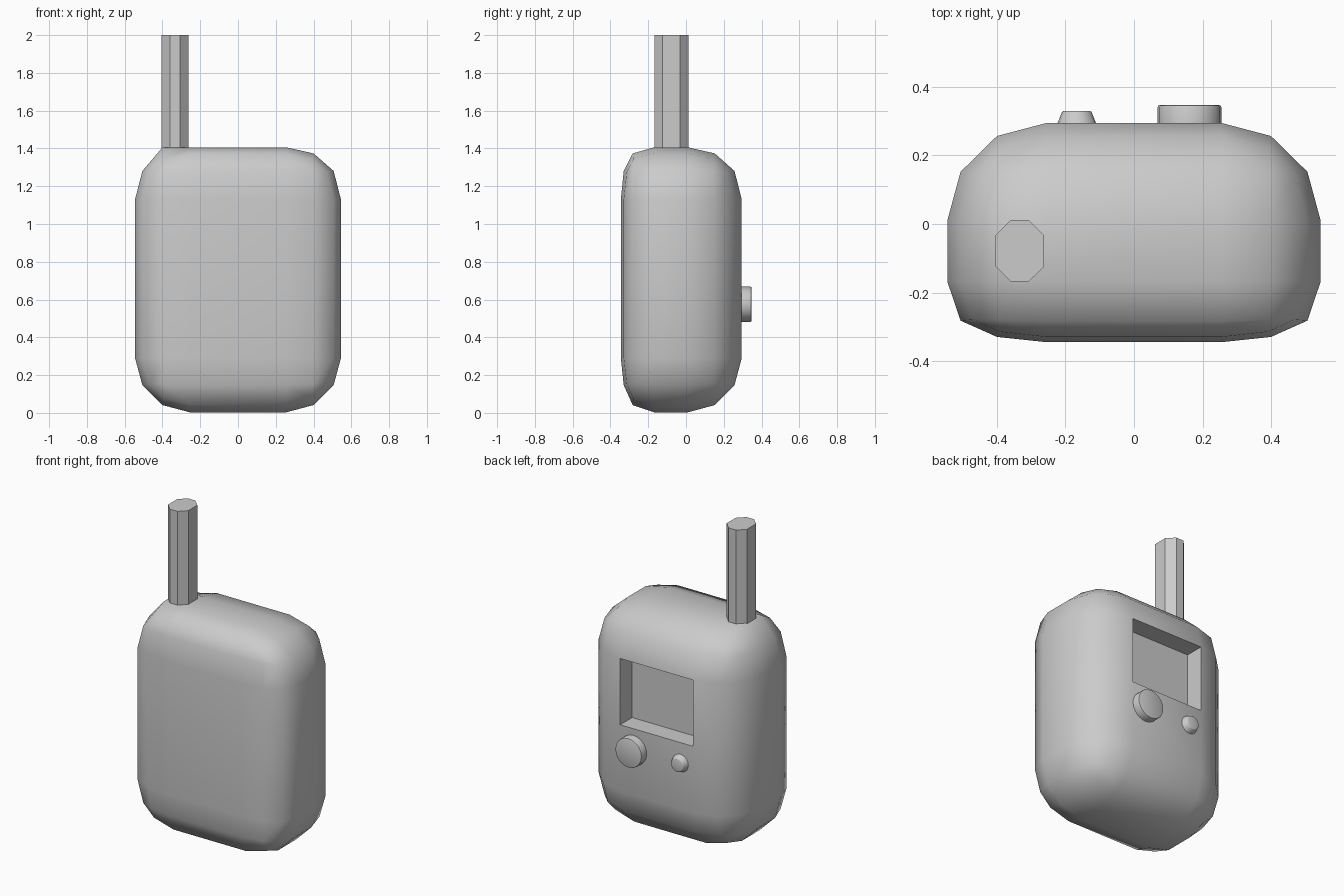
import bpy, bmesh, math
from mathutils import Matrix

if "Cube" in bpy.data.objects:
    bpy.data.objects.remove(bpy.data.objects["Cube"])


def make_object(name, bm, angle=None):
    bmesh.ops.recalc_face_normals(bm, faces=bm.faces)
    mesh = bpy.data.meshes.new(name)
    bm.to_mesh(mesh)
    bm.free()
    ob = bpy.data.objects.new(name, mesh)
    bpy.context.collection.objects.link(ob)
    if angle:
        bpy.ops.object.select_all(action='DESELECT')
        ob.select_set(True)
        bpy.context.view_layer.objects.active = ob
        bpy.ops.object.shade_smooth_by_angle(angle=math.radians(angle))
    return ob


# Per axis: outer low, flat low, flat high, outer high, roundness low, roundness high
AXES = [(-0.545, -0.255, 0.255, 0.545, 1, 1),
        (-0.345, -0.168, 0.01, 0.295, 0.63, 1),
        (0.003, 0.29, 1.13, 1.406, 1, 0.87)]


def remap(v, spec):
    low, flat_low, flat_high, high, p_low, p_high = spec
    t = min(max(abs(v) - 1, 0), 1)
    if abs(v) <= 1:
        return flat_low + (flat_high - flat_low) * (v + 1) / 2
    if v > 0:
        return flat_high + (high - flat_high) * t ** p_high
    return flat_low + (low - flat_low) * t ** p_low


# Body: bevelled cube, stretched so each side has its own rounding
bm = bmesh.new()
bmesh.ops.create_cube(bm, size=4)
bmesh.ops.bevel(bm, geom=bm.edges[:], offset=1, offset_type='OFFSET',
                segments=3, profile=0.5, affect='EDGES')
for v in bm.verts:
    v.co = [remap(round(c, 4), spec) for c, spec in zip(v.co, AXES)]

# Raised shoulder under the antenna
for v in bm.verts:
    if abs(v.co.x + 0.40) < 0.02 and v.co.z > 1.36 and -0.18 < v.co.y < 0.02:
        v.co.z = 1.406

# Screen recess in the upper half of the flat back
bmesh.ops.bisect_plane(bm, geom=bm.verts[:] + bm.edges[:] + bm.faces[:],
                       plane_co=(0, 0, 0.71), plane_no=(0, 0, 1))
bm.normal_update()
screen = [f for f in bm.faces
          if f.normal.y > 0.99 and f.calc_center_median().z > 0.71
          and abs(f.calc_center_median().x) < 0.05]
bmesh.ops.inset_individual(bm, faces=screen, thickness=0, depth=-0.12)
make_object("body", bm, 55)

# Antenna: eight-sided post
bm = bmesh.new()
outline = [(-0.36, 0.012), (-0.307, 0.012), (-0.262, -0.033), (-0.262, -0.124),
           (-0.307, -0.168), (-0.36, -0.168), (-0.404, -0.124), (-0.404, -0.033)]
base = bm.faces.new([bm.verts.new((x, y, 1.39)) for x, y in outline])
grown = bmesh.ops.extrude_face_region(bm, geom=[base], use_keep_orig=True)
for v in grown["geom"]:
    if isinstance(v, bmesh.types.BMVert):
        v.co.z = 2.0
make_object("antenna", bm)


def button(name, x, z, r_base, r_top, y_top, bevel):
    bm = bmesh.new()
    y0 = 0.28
    depth = y_top - y0
    place = Matrix.Translation((x, y0 + depth / 2, z)) @ Matrix.Rotation(-math.pi / 2, 4, 'X')
    bmesh.ops.create_cone(bm, cap_ends=True, segments=20, radius1=r_base,
                          radius2=r_top, depth=depth, matrix=place)
    rim = [e for e in bm.edges if all(v.co.y > y_top - 0.001 for v in e.verts)]
    bmesh.ops.bevel(bm, geom=rim, offset=bevel, segments=2, profile=0.5, affect='EDGES')
    make_object(name, bm, 35)


# Buttons on the back
button("large_button", 0.162, 0.575, 0.093, 0.093, 0.347, 0.006)
button("small_button", -0.167, 0.58, 0.062, 0.042, 0.33, 0.004)
